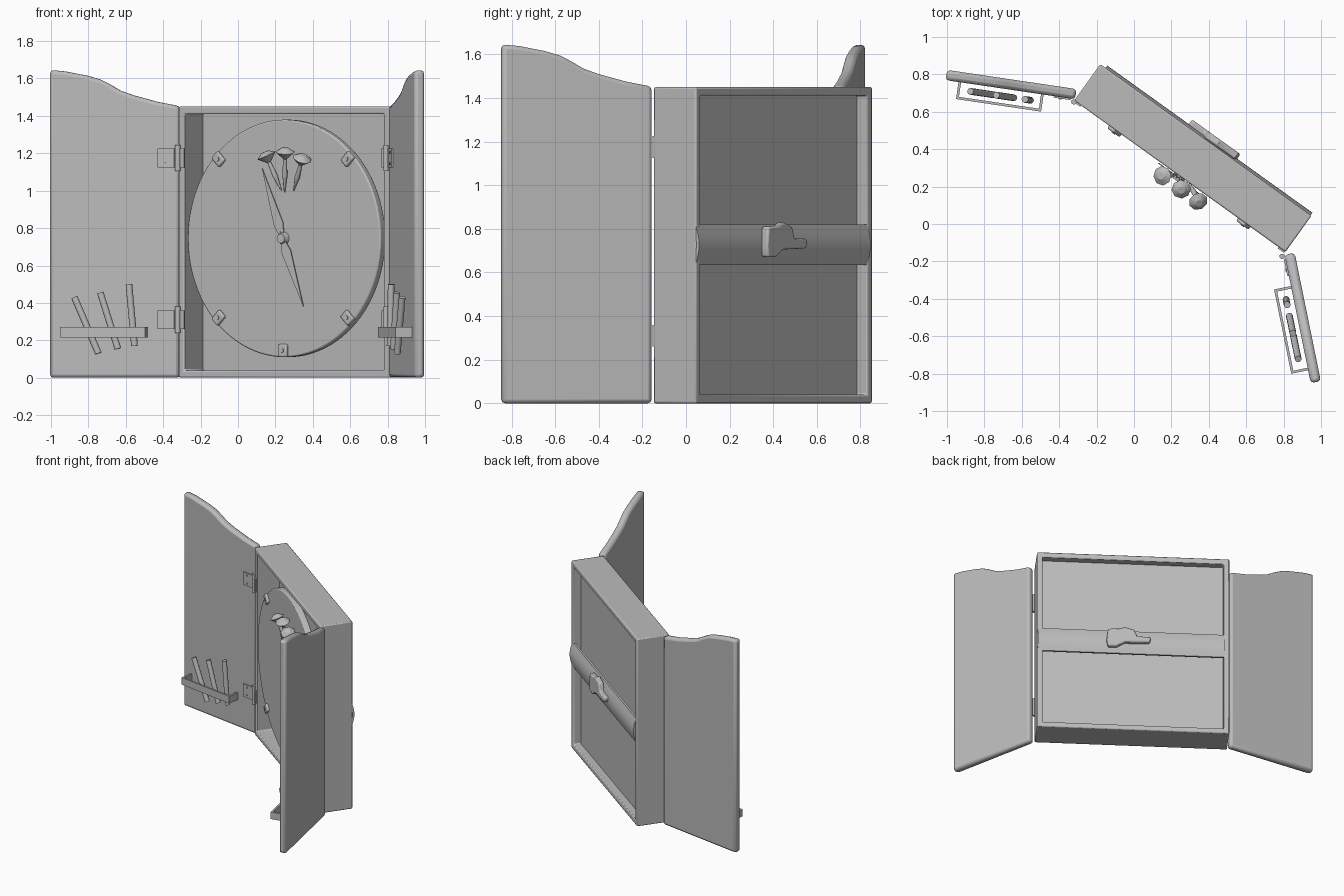
import bpy, bmesh
from math import sin, cos, pi, radians, atan2
from mathutils import Matrix, Vector

old = bpy.data.objects.get("Cube")
if old:
    bpy.data.objects.remove(old)

grey = bpy.data.materials.new("plain_grey")
grey.use_nodes = True
COLOUR = (0.5, 0.5, 0.5, 1)
grey.diffuse_color = COLOUR
grey.node_tree.nodes["Principled BSDF"].inputs["Base Color"].default_value = COLOUR


def frame(origin, along, normal):
    """Local axes: x along the part, y through its thickness, z up."""
    a, n = Vector(along).normalized(), Vector(normal).normalized()
    m = Matrix.Identity(4)
    m.col[0][:3], m.col[1][:3], m.col[3][:3] = a, n, Vector(origin)
    return m


def finish(name, bm, place, bevel=0, segments=2):
    bmesh.ops.transform(bm, matrix=place, verts=bm.verts)
    bmesh.ops.recalc_face_normals(bm, faces=bm.faces)
    mesh = bpy.data.meshes.new(name)
    bm.to_mesh(mesh)
    bm.free()
    mesh.materials.append(grey)
    ob = bpy.data.objects.new(name, mesh)
    bpy.context.collection.objects.link(ob)
    if bevel:
        mod = ob.modifiers.new("soft_edges", "BEVEL")
        mod.width, mod.segments, mod.limit_method = bevel, segments, "ANGLE"
        mod.angle_limit = radians(40)
    bpy.ops.object.select_all(action="DESELECT")
    ob.select_set(True)
    bpy.context.view_layer.objects.active = ob
    bpy.ops.object.shade_smooth_by_angle(angle=radians(35))
    return ob


def box(name, place, centre, size, tilt=0, bevel=0):
    bm = bmesh.new()
    m = Matrix.Translation(centre) @ Matrix.Rotation(tilt, 4, "Y") @ Matrix.Diagonal((*size, 1))
    bmesh.ops.create_cube(bm, size=1, matrix=m)
    return finish(name, bm, place, bevel)


def rod(name, place, p, q, r1, r2, sides=12, bevel=0):
    p, q = Vector(p), Vector(q)
    bm = bmesh.new()
    m = Matrix.Translation((p + q) / 2) @ (q - p).to_track_quat("Z", "Y").to_matrix().to_4x4()
    bmesh.ops.create_cone(bm, cap_ends=True, segments=sides, radius1=r1, radius2=r2,
                          depth=(q - p).length, matrix=m)
    return finish(name, bm, place, bevel)


def plate(name, place, outline, y0, y1, bevel=0):
    """Extrude an x-z outline from y0 to y1."""
    bm = bmesh.new()
    face = bm.faces.new([bm.verts.new((x, y0, z)) for x, z in outline])
    out = bmesh.ops.extrude_face_region(bm, geom=[face])
    moved = [v for v in out["geom"] if isinstance(v, bmesh.types.BMVert)]
    bmesh.ops.translate(bm, vec=(0, y1 - y0, 0), verts=moved)
    return finish(name, bm, place, bevel)


# Cabinet: open rectangular ring with a recessed panel
W, D, H, WALL = 1.39, 0.24, 1.45, 0.04
cab = frame((-0.32, 0.66, 0), (0.813, -0.583, 0), (0.583, 0.813, 0))
bm = bmesh.new()
loops = []
for y, t in ((0, 0), (0, WALL), (D, WALL), (D, 0)):
    loops.append([bm.verts.new((x, y, z)) for x, z in
                  ((t, t), (W - t, t), (W - t, H - t), (t, H - t))])
for i in range(4):
    a, b = loops[i], loops[(i + 1) % 4]
    for j in range(4):
        k = (j + 1) % 4
        bm.faces.new((a[j], a[k], b[k], b[j]))
finish("cabinet_frame", bm, cab, 0.008)
box("cabinet_panel", cab, (W / 2, 0.177, H / 2), (W - 0.06, 0.01, H - 0.06))

# Round face board with rim clips
CX, CZ, R = W / 2, 0.745, 0.635
rod("round_board", cab, (CX, 0.05, CZ), (CX, 0, CZ), R, R, 96, 0.008)
rod("board_spacer", cab, (CX, 0.175, CZ), (CX, 0.05, CZ), 0.2, 0.2, 32)
for i, deg in enumerate((45, 135, 225, 270, 315)):
    a = radians(deg)
    spot = (CX + 0.6 * cos(a), 0, CZ + 0.6 * sin(a))
    box(f"rim_clip_{i}", cab, spot, (0.07, 0.035, 0.055), -a, 0.008)
    rod(f"clip_screw_{i}", cab, spot, (spot[0], -0.022, spot[2]), 0.012, 0.012)

# Hands and hub
for name, du, dz, wide, y in (("long_hand", -0.135, 0.375, 0.03, -0.012),
                              ("short_hand", 0.141, -0.365, 0.03, -0.018)):
    px, pz = -dz * wide / 0.39, du * wide / 0.39
    kite = [(-0.1 * du, -0.1 * dz), (0.2 * du + px, 0.2 * dz + pz),
            (du, dz), (0.2 * du - px, 0.2 * dz - pz)]
    plate(name, cab, [(CX + x, CZ + z) for x, z in kite], y, y + 0.005)
rod("hand_hub", cab, (CX, 0, CZ), (CX, -0.03, CZ), 0.035, 0.025, 20)

# Three darts stuck in the board, with broad tails
for i, (tip, head) in enumerate((((0.68, 1.0), (0.62, 1.18)), ((0.70, 0.99), (0.74, 1.2)),
                                 ((0.76, 1.0), (0.85, 1.165)))):
    p, q = Vector((tip[0], 0, tip[1])), Vector((head[0], -0.05, head[1]))
    mid = p.lerp(q, 0.4)
    rod(f"dart_point_{i}", cab, p, mid, 0.003, 0.012)
    rod(f"dart_barrel_{i}", cab, mid, q, 0.014, 0.009)
    step = (q - p).normalized()
    rod(f"dart_tail_{i}", cab, q - step * 0.03, q + step * 0.008, 0.012, 0.052, 8)
    rod(f"dart_tail_cap_{i}", cab, q + step * 0.008, q + step * 0.03, 0.052, 0.02, 8)

# Rear strap, gently bowed, with a raised latch
bm = bmesh.new()
rows = []
for i in range(9):
    t = i / 8
    y = 0.235 + 0.02 * sin(pi * t)
    rows.append([bm.verts.new((x, y + d, 0.635 + 0.185 * t))
                 for x, d in ((0.035, 0), (1.385, 0), (1.385, -0.015), (0.035, -0.015))])
for a, b in zip(rows, rows[1:]):
    for j in range(4):
        k = (j + 1) % 4
        bm.faces.new((a[j], a[k], b[k], b[j]))
bm.faces.new(rows[0])
bm.faces.new(rows[-1])
finish("rear_strap", bm, cab)
latch = [(0.57, 0.74), (0.58, 0.755), (0.67, 0.755), (0.69, 0.81), (0.76, 0.83),
         (0.80, 0.815), (0.88, 0.81), (0.89, 0.72), (0.88, 0.67), (0.82, 0.67),
         (0.76, 0.705), (0.58, 0.71)]
plate("rear_latch", cab, latch, 0.245, 0.285, 0.012)

# Doors: shaped top edge, hinges, rack and three sticks each
TOP = ((0.7, 1.645), (0.62, 1.638), (0.5, 1.615), (0.43, 1.595), (0.38, 1.57),
       (0.32, 1.535), (0.25, 1.51), (0.12, 1.475), (0, 1.452))
doors = {
    "left": (frame((0.805, -0.165, 0), (0.2, -0.98, 0), (-0.98, -0.2, 0)), W),
    "right": (frame((-0.315, 0.667, 0), (-0.989, 0.146, 0), (-0.146, -0.989, 0)), 0),
}
for side, (door, edge) in doors.items():
    plate(side + "_door", door, [(0, 0), (0.7, 0), *TOP], -0.055, 0, 0.018)
    for i, z in enumerate((0.31, 1.175)):
        tag = f"{side}_hinge_{i}"
        box(tag + "_door_leaf", door, (0.07, 0.004, z), (0.09, 0.008, 0.1))
        box(tag + "_frame_leaf", cab, (abs(edge - 0.025), -0.004, z), (0.04, 0.008, 0.1))
        rod(tag + "_pin", door, (0.005, 0.015, z - 0.07), (0.005, 0.015, z + 0.07), 0.014, 0.014)
        for dz in (-0.03, 0.03):
            rod(f"{tag}_screw_{dz > 0}", door, (0.08, 0, z + dz), (0.08, 0.012, z + dz), 0.008, 0.008)
    # Rack made of a front rail and two end pieces
    box(side + "_rack_rail", door, (0.4, 0.085, 0.243), (0.46, 0.014, 0.055))
    for s in (0.177, 0.623):
        box(f"{side}_rack_end_{s > 0.4}", door, (s, 0.04, 0.243), (0.014, 0.09, 0.055))
    for i, (s0, z0, s1, z1) in enumerate(((0.43, 0.13, 0.56, 0.43), (0.325, 0.155, 0.42, 0.455),
                                          (0.235, 0.17, 0.265, 0.5))):
        rod(f"{side}_stick_{i}", door, (s0, 0.04, z0), (s1, 0.04, z1), 0.018, 0.018, 12)
